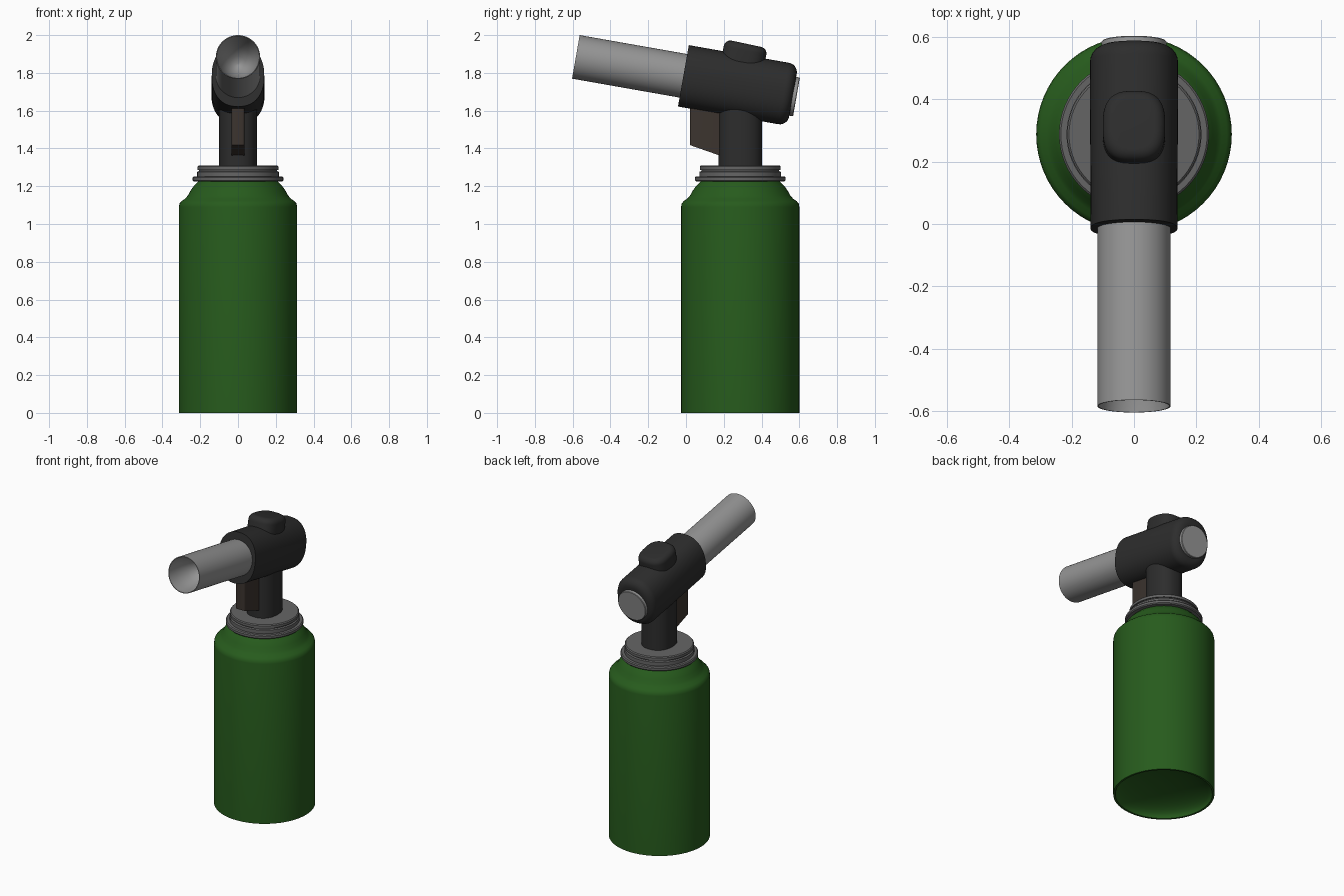
import bpy, bmesh, math
from mathutils import Matrix

if "Cube" in bpy.data.objects:
    bpy.data.objects.remove(bpy.data.objects["Cube"])

SEG = 64
CAN_Y = 0.287
TILT = math.radians(-100)          # local z runs backward and 10 degrees down


def material(name, r, g, b):
    m = bpy.data.materials.new(name)
    m.diffuse_color = (r, g, b, 1)
    m.use_nodes = True
    m.node_tree.nodes["Principled BSDF"].inputs["Base Color"].default_value = m.diffuse_color
    return m


def finish(name, bm, mat, matrix):
    bmesh.ops.recalc_face_normals(bm, faces=bm.faces)
    me = bpy.data.meshes.new(name)
    bm.to_mesh(me)
    bm.free()
    ob = bpy.data.objects.new(name, me)
    bpy.context.collection.objects.link(ob)
    ob.matrix_world = matrix
    if mat:
        me.materials.append(mat)
    bpy.ops.object.select_all(action='DESELECT')
    ob.select_set(True)
    bpy.context.view_layer.objects.active = ob
    bpy.ops.object.shade_smooth_by_angle(angle=math.radians(35))
    return ob


def loft(name, rings, mat, matrix, n=2.0):
    """Skin superellipse rings (height, half x, half y) along local z, ends closed."""
    bm = bmesh.new()
    loops = []
    for h, a, b in rings:
        loop = []
        for i in range(SEG):
            t = 2 * math.pi * i / SEG
            c, s = math.cos(t), math.sin(t)
            loop.append(bm.verts.new((a * math.copysign(abs(c) ** (2 / n), c),
                                      b * math.copysign(abs(s) ** (2 / n), s), h)))
        loops.append(loop)
    for lo, hi in zip(loops, loops[1:]):
        for i in range(SEG):
            j = (i + 1) % SEG
            bm.faces.new((lo[i], lo[j], hi[j], hi[i]))
    bm.faces.new(loops[0][::-1])
    bm.faces.new(loops[-1])
    return finish(name, bm, mat, matrix)


def lathe(name, profile, mat, matrix):
    return loft(name, [(h, r, r) for r, h in profile], mat, matrix)


def rounded_end(h, a, b, r, direction, steps=6):
    """Rings rolling a fillet of radius r onto an end at height h."""
    out = []
    for i in range(steps + 1):
        t = math.pi / 2 * i / steps
        d = r * (1 - math.cos(t))
        out.append((h - direction * r * (1 - math.sin(t)), a - d, b - d))
    return out


green = material("can_green", 0.02, 0.105, 0.012)
black = material("black_plastic", 0.026, 0.026, 0.026)
brown = material("trigger_brown", 0.045, 0.034, 0.028)
dark_grey = material("collar_grey", 0.13, 0.13, 0.13)
steel = material("steel_grey", 0.3, 0.3, 0.3)

upright = Matrix.Translation((0, CAN_Y, 0))
barrel = Matrix.Translation((0, 0, 1.782)) @ Matrix.Rotation(TILT, 4, 'X')

# Gas can with domed underside and flared shoulder
dome = [(0.3 * math.sin(t), 0.09 * math.cos(t))
        for t in [math.pi / 2 * i / 10 for i in range(1, 11)]]
lathe("gas_can", [(0.003, 0.09)] + dome + [
    (0.313, 0), (0.313, 1.09), (0.31, 1.108), (0.298, 1.122), (0.28, 1.134),
    (0.266, 1.15), (0.252, 1.175), (0.235, 1.2), (0.21, 1.225), (0.2, 1.235)],
    green, upright)

# Stepped collar
lathe("collar", [
    (0.19, 1.225), (0.234, 1.225), (0.24, 1.231), (0.24, 1.246), (0.234, 1.252),
    (0.216, 1.252), (0.216, 1.276), (0.206, 1.28), (0.206, 1.286), (0.214, 1.287),
    (0.214, 1.304), (0.208, 1.31), (0.05, 1.31)], dark_grey, upright)

# Neck between collar and head
loft("neck", [(1.3, 0.1, 0.115), (1.68, 0.1, 0.115)], black, upright, 2.3)

# Tilted head housing
loft("head", [(-0.014, 0.139, 0.165)] + rounded_end(0.575, 0.141, 0.165, 0.05, 1),
     black, barrel, 2.3)

# Rear cap disc
lathe("rear_cap", [(0.104, 0.56), (0.104, 0.592), (0.101, 0.595)], steel,
      barrel @ Matrix.Translation((0, 0.006, 0)))

# Burner tube with a hollow mouth
lathe("burner_tube", [(0.117, 0.05), (0.117, -0.592), (0.113, -0.592),
                      (0.105, -0.53), (0.08, -0.44), (0.04, -0.38), (0.004, -0.36)],
      steel, barrel)

# Ignition button on top
button = Matrix.Translation((0, 0.283, 1.78)) @ Matrix.Rotation(math.radians(-12), 4, 'X')
loft("button", [(0, 0.1, 0.115)] + rounded_end(0.178, 0.1, 0.115, 0.035, 1),
     black, button, 2.8)

# Trigger plate with slanted lower edge
bm = bmesh.new()
side = [(0.02, 1.65), (0.02, 1.418), (0.2, 1.355), (0.2, 1.65)]
face = bm.faces.new([bm.verts.new((-0.035, y, z)) for y, z in side])
ext = bmesh.ops.extrude_face_region(bm, geom=[face])
bmesh.ops.translate(bm, vec=(0.07, 0, 0),
                    verts=[v for v in ext["geom"] if isinstance(v, bmesh.types.BMVert)])
edges = [e for e in bm.edges if all(abs(v.co.y - 0.02) < 1e-4 for v in e.verts)
         and abs(e.verts[0].co.x - e.verts[1].co.x) < 1e-4]
bmesh.ops.bevel(bm, geom=edges, offset=0.012, segments=3, affect='EDGES', profile=0.5)
finish("trigger", bm, brown, Matrix.Identity(4))
